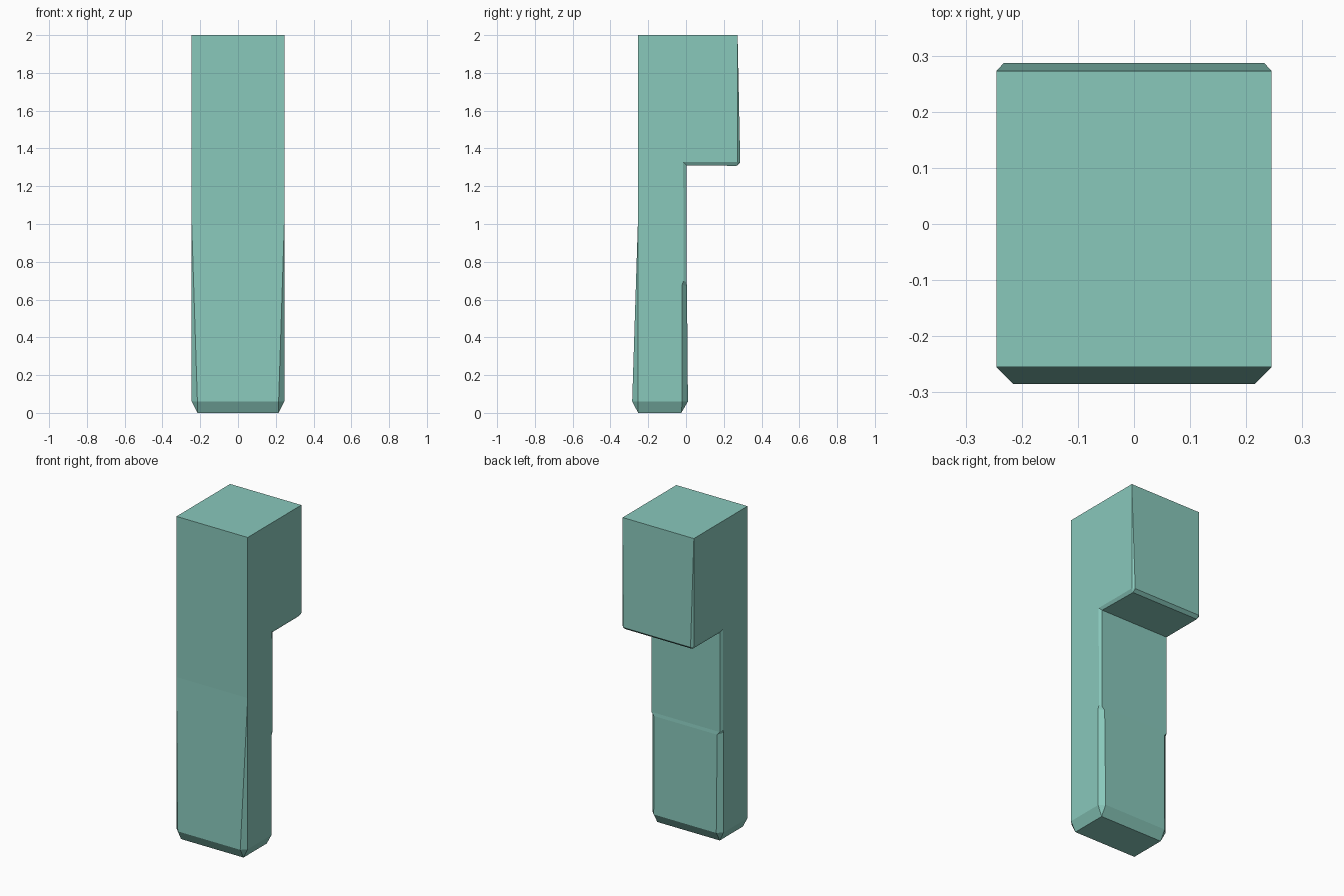
import bpy, bmesh

if "Cube" in bpy.data.objects:
    bpy.data.objects.remove(bpy.data.objects["Cube"])

HALF = 0.245
# Walk round the side outline: side edge (y, z), then chamfered inner edge (x, y, z)
OUTLINE = [
    ((-0.255, 2.0), (HALF, -0.255, 2.0)),       # front top
    ((-0.255, 1.0), (HALF, -0.255, 1.0)),       # front, taper starts
    ((-0.255, 0.06), (0.215, -0.285, 0.06)),    # front foot
    ((-0.255, 0.06), (0.215, -0.253, 0.0)),     # base front
    ((-0.02, 0.06), (0.215, -0.025, 0.0)),      # base back
    ((-0.02, 0.06), (0.215, 0.01, 0.06)),       # back foot
    ((-0.02, 0.68), (0.218, 0.005, 0.67)),      # back, below the step
    ((-0.013, 0.70), (0.235, 0.003, 0.69)),     # back, above the step
    ((-0.015, 1.328), (0.235, 0.003, 1.31)),    # under the head
    ((0.273, 1.328), (0.232, 0.268, 1.308)),    # head lip, lower
    ((0.273, 1.328), (0.232, 0.287, 1.325)),    # head lip, back
    ((0.273, 2.0), (HALF, 0.273, 2.0)),         # head back top
]

bm = bmesh.new()
verts = {}


def vert(p):
    if p not in verts:
        verts[p] = bm.verts.new(p)
    return verts[p]


def face(points):
    unique = list(dict.fromkeys(points))
    if len(unique) > 2:
        bm.faces.new([vert(p) for p in unique])


def flip(p):
    return (-p[0], p[1], p[2])


sides = [(HALF, y, z) for (y, z), _ in OUTLINE]
inner = [p for _, p in OUTLINE]
# Chamfer strips on both sides, and the wide faces between them
for i in range(len(OUTLINE)):
    j = (i + 1) % len(OUTLINE)
    strip = [sides[i], sides[j], inner[j], inner[i]]
    face(strip)
    face([flip(p) for p in strip])
    face([inner[i], inner[j], flip(inner[j]), flip(inner[i])])
# Flat side walls
face(sides)
face([flip(p) for p in sides])
bmesh.ops.recalc_face_normals(bm, faces=bm.faces)

mesh = bpy.data.meshes.new("hooked_post")
bm.to_mesh(mesh)
bm.free()
post = bpy.data.objects.new("hooked_post", mesh)
bpy.context.collection.objects.link(post)

mat = bpy.data.materials.new("post_green")
mat.diffuse_color = (0.25, 0.58, 0.50, 1)
mat.use_nodes = True
mat.node_tree.nodes["Principled BSDF"].inputs["Base Color"].default_value = mat.diffuse_color
mesh.materials.append(mat)
